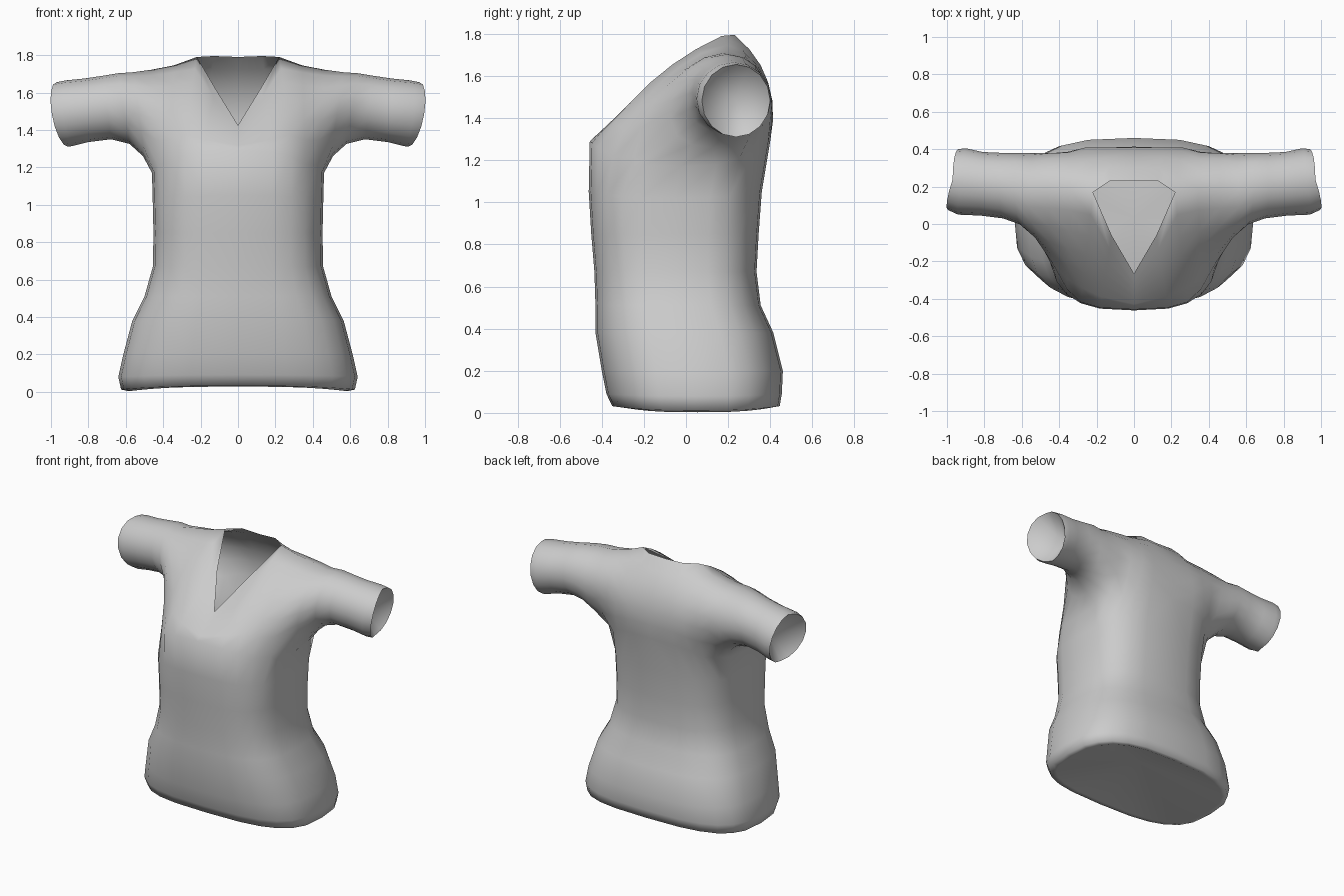
import bpy, bmesh
from math import sin, cos, pi, radians
from mathutils import Vector

if "Cube" in bpy.data.objects:
    bpy.data.objects.remove(bpy.data.objects["Cube"])

R = 6          # rows from chest to shoulder
SEG = 12       # columns in half a torso ring
ARM = 4        # column where the armhole starts


def ring_point(k, z, w, yf, yb, dz):
    """Point k of a superellipse half ring, front centre to back centre."""
    t = pi * k / SEG
    c, s = cos(t), abs(sin(t))
    e = 0.68
    y = (yf + yb) / 2 - (yb - yf) / 2 * abs(c) ** e * (1 if c > 0 else -1)
    return Vector((w * s ** e if 0 < k < SEG else 0, y, z + dz * c * c))


def bezier(a, b, c):
    return [a * (1 - u) ** 2 + b * 2 * u * (1 - u) + c * u * u
            for u in (i / R for i in range(R + 1))]


bm = bmesh.new()


def skin(rows, closed=False):
    """Quads between successive rows of points."""
    vs = [[bm.verts.new(p) for p in row] for row in rows]
    n = len(vs[0])
    for a, b in zip(vs, vs[1:]):
        for i in range(n if closed else n - 1):
            j = (i + 1) % n
            bm.faces.new((a[i], a[j], b[j], b[i]))


def fan(row, apex, closed=False):
    """Recessed cap from an opening to a point inside."""
    vs, tip = [bm.verts.new(p) for p in row], bm.verts.new(apex)
    for i in range(len(vs) if closed else len(vs) - 1):
        bm.faces.new((vs[i], vs[(i + 1) % len(vs)], tip))


# Torso: z, half width, front y, back y, extra z at front and back
torso = [(0.003, 0.585, -0.31, 0.42, 0.025), (0.012, 0.625, -0.35, 0.445, 0.02),
         (0.08, 0.64, -0.378, 0.455, 0.01), (0.20, 0.613, -0.40, 0.46, 0),
         (0.38, 0.565, -0.43, 0.415, 0), (0.51, 0.50, -0.43, 0.355, 0),
         (0.67, 0.455, -0.435, 0.335, 0), (0.85, 0.452, -0.45, 0.345, 0),
         (1.02, 0.456, -0.462, 0.36, 0.03), (1.17, 0.46, -0.457, 0.40, 0.12)]
rings = [[ring_point(k, *r) for k in range(SEG + 1)] for r in torso]
skin(rings)
chest = rings[-1]
fan(rings[0], (0, 0.04, 0.20))

# Upper front and back panels, running up to the neckline and shoulder ridge
front_top = [(0, -0.265, 1.425), (0.12, -0.06, 1.62), (0.22, 0.17, 1.79),
             (0.34, 0.20, 1.772), (0.47, 0.21, 1.745)]
back_top = [(0, 0.23, 1.79), (0.13, 0.23, 1.795)] + front_top[2:]
front, back = [], []
for i in range(ARM + 1):
    a, c = chest[i], Vector(front_top[i])
    d = c - a
    bulge = Vector((0, -d.z, d.y)) * (0.08, 0.08, 0.16, 0.2, 0.26)[i]
    front.append(bezier(a, (a + c) / 2 + bulge, c))
    a, c = chest[SEG - i], Vector(back_top[i])
    mid = Vector(((a.x + c.x) / 2, 0.78 - (a.y + c.y) / 2, 1.60))
    back.append(bezier(a, mid, c))
skin(front)
skin(back)

# Sleeve: x below, x above, front y, back y, bottom z, top z, cuff flare
sleeve = [(0.50, 0.57, -0.07, 0.393, 1.255, 1.715, 0), (0.57, 0.64, 0.0, 0.388, 1.332, 1.703, 0),
          (0.68, 0.72, 0.03, 0.38, 1.35, 1.69, 0), (0.80, 0.82, 0.045, 0.385, 1.335, 1.675, 0.01),
          (0.88, 0.92, 0.05, 0.405, 1.315, 1.665, 0.04), (0.91, 0.97, 0.075, 0.40, 1.31, 1.655, 0.055)]
angles = ([225 - 135 * i / R for i in range(R)] + [90 - 135 * i / R for i in range(R + 1)]
          + [-67.5, -90, -112.5])
under = [chest[k] for k in range(SEG - ARM - 1, ARM, -1)]
loops = [front[ARM] + back[ARM][-2::-1] + under]
for xu, xt, yf, yb, zb, zt, flare in sleeve:
    loop = []
    for a in map(radians, angles):
        u = (sin(a) + 1) / 2
        loop.append(Vector((xu + (xt - xu) * u + flare * max(0, -cos(a)),
                            (yf + yb) / 2 + (yb - yf) / 2 * cos(a), zb + (zt - zb) * u)))
    loops.append(loop)
skin(loops, closed=True)
fan(loops[-1], (0.80, 0.235, 1.49), closed=True)

bmesh.ops.remove_doubles(bm, verts=bm.verts, dist=0.0005)
# Relax the join between sleeve and shoulder
join = [v for v in bm.verts if 0.3 < v.co.x < 0.62 and v.co.z > 1.2]
for _ in range(2):
    bmesh.ops.smooth_vert(bm, verts=join, factor=0.5,
                          use_axis_x=True, use_axis_y=True, use_axis_z=True)
bmesh.ops.recalc_face_normals(bm, faces=bm.faces)

mesh = bpy.data.meshes.new("shirt")
bm.to_mesh(mesh)
bm.free()
shirt = bpy.data.objects.new("shirt", mesh)
bpy.context.collection.objects.link(shirt)
mirror = shirt.modifiers.new("mirror", 'MIRROR')
mirror.use_clip = True

# Smooth cloth, sharp rims at the openings
bpy.context.view_layer.objects.active = shirt
shirt.select_set(True)
bpy.ops.object.shade_smooth_by_angle(angle=radians(75))
